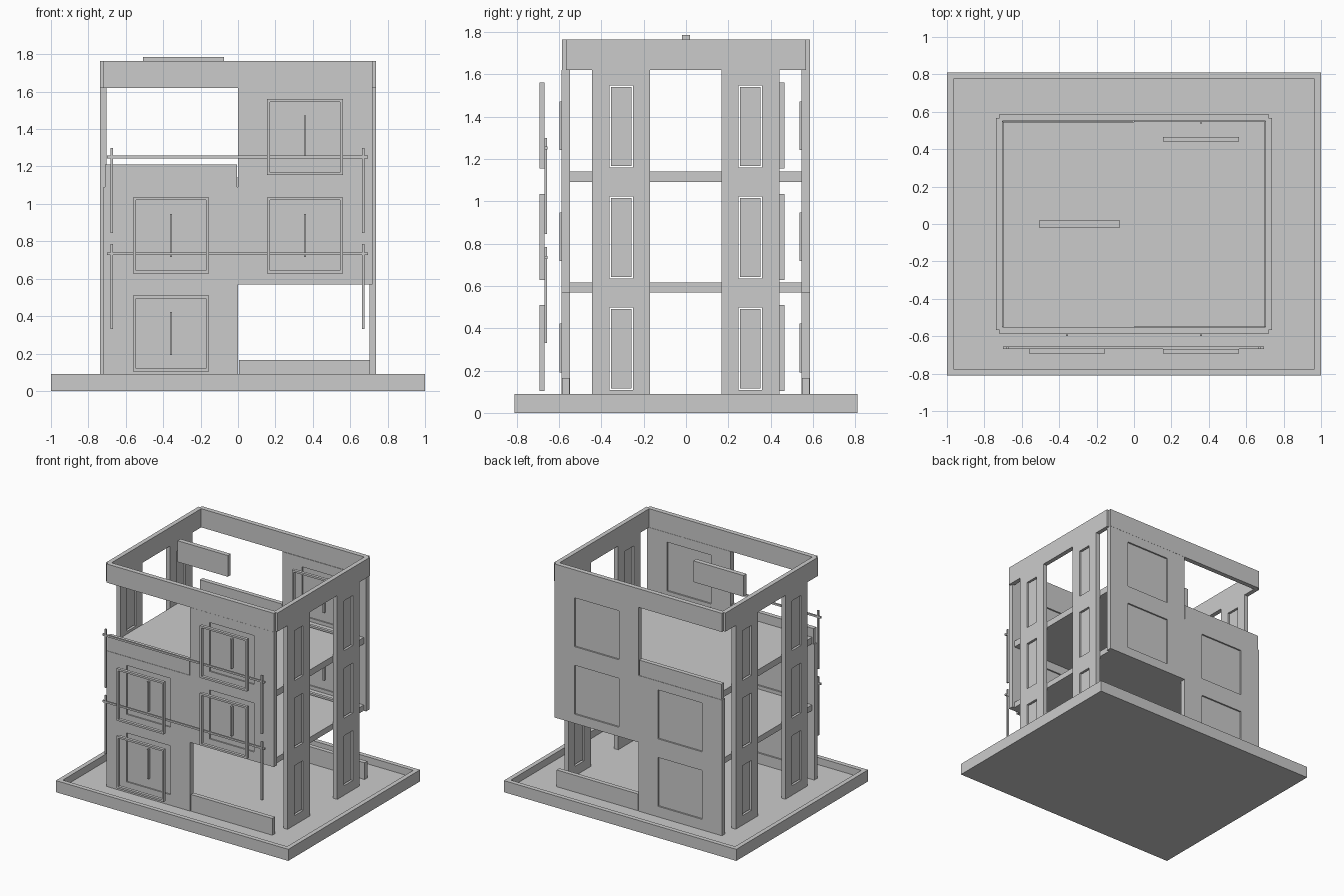
import bpy, bmesh
from mathutils import Vector

cube = bpy.data.objects.get("Cube")
if cube:
    bpy.data.objects.remove(cube, do_unlink=True)

grey = bpy.data.materials.new("plain_grey")
grey.use_nodes = True
grey.diffuse_color = (0.6, 0.6, 0.6, 1)
grey.node_tree.nodes["Principled BSDF"].inputs["Base Color"].default_value = (0.6, 0.6, 0.6, 1)


def finish(name, bm):
    bmesh.ops.recalc_face_normals(bm, faces=bm.faces)
    mesh = bpy.data.meshes.new(name)
    bm.to_mesh(mesh)
    bm.free()
    mesh.materials.append(grey)
    obj = bpy.data.objects.new(name, mesh)
    bpy.context.collection.objects.link(obj)
    return obj


def box(name, x0, x1, y0, y1, z0, z1):
    bm = bmesh.new()
    bmesh.ops.create_cube(bm, size=1)
    lo, hi = Vector((x0, y0, z0)), Vector((x1, y1, z1))
    for v in bm.verts:
        v.co = Vector([lo[i] if v.co[i] < 0 else hi[i] for i in range(3)])
    return finish(name, bm)


def sheet(name, solids, holes, place, depth):
    """Plate made of rectangles (u0, u1, v0, v1) with rectangular holes."""
    rects = solids + holes
    us = sorted({round(u, 4) for r in rects for u in r[:2]})
    vs = sorted({round(v, 4) for r in rects for v in r[2:]})

    def inside(u, v, group):
        return any(r[0] < u < r[1] and r[2] < v < r[3] for r in group)

    bm = bmesh.new()
    grid = {}
    for a, b in zip(us, us[1:]):
        for c, d in zip(vs, vs[1:]):
            u, v = (a + b) / 2, (c + d) / 2
            if inside(u, v, solids) and not inside(u, v, holes):
                corners = [(a, c), (b, c), (b, d), (a, d)]
                for p in corners:
                    if p not in grid:
                        grid[p] = bm.verts.new(place(*p))
                bm.faces.new([grid[p] for p in corners])
    out = bmesh.ops.extrude_face_region(bm, geom=bm.faces[:], use_keep_orig=True)
    moved = [g for g in out["geom"] if isinstance(g, bmesh.types.BMVert)]
    bmesh.ops.translate(bm, verts=moved, vec=depth)
    return finish(name, bm)


def around(u, v, hu, hv):
    return (u - hu, u + hu, v - hv, v + hv)


FLOOR = 0.035
STEP = 0.525
LEVELS = [0.307 + STEP * i for i in range(3)]
WIN_X = 0.358

# Base tray with a raised rim
box("base_floor", -0.97, 0.97, -0.78, 0.78, 0, FLOOR)
sheet("base_rim", [(-1, 1, -0.81, 0.81)], [(-0.965, 0.965, -0.775, 0.775)],
      lambda u, v: (u, v, 0), (0, 0, 0.09))

# Upper floor slabs
box("first_floor_slab", -0.70, 0.70, -0.55, 0.546, 0.57, 0.615)
box("second_floor_slab", -0.70, 0.70, -0.55, 0.546, 1.09, 1.14)

# Long walls, front and back, with the same windows facing the same way
windows = [(-WIN_X, LEVELS[0]), (-WIN_X, LEVELS[1]), (WIN_X, LEVELS[1]), (WIN_X, LEVELS[2])]
for side, y in (("front", -0.588), ("back", 0.546)):
    sheet(side + "_wall",
          [(-0.72, 0, FLOOR, 1.09), (0, 0.72, 0.57, 1.62)],
          [around(x, z, 0.19, 0.19) for x, z in windows],
          lambda u, v: (u, y, v), (0, 0.04, 0))
    for i, (x, z) in enumerate(windows):
        tag = f"{side}_window_{i + 1}"
        box(tag + "_pane", x - 0.19, x + 0.19, y + 0.01, y + 0.028, z - 0.19, z + 0.19)
        box(tag + "_bar", x - 0.006, x + 0.006, y - 0.01, y + 0.011, z - 0.115, z + 0.115)
        sheet(tag + "_frame", [around(x, z, 0.203, 0.203)], [around(x, z, 0.188, 0.188)],
              lambda u, v: (u, y - 0.104, v), (0, 0.023, 0))
    box(side + "_ground_parapet", 0.005, 0.705, y + 0.003, y + 0.037, FLOOR, 0.165)
    box(side + "_terrace_parapet", -0.712, -0.006, y + 0.003, y + 0.037, 1.09, 1.21)

# Side piers with narrow loose-fitting panes
for side, x in (("right", -0.737), ("left", 0.702)):
    for end, y in (("front", -0.306), ("back", 0.304)):
        tag = f"{side}_{end}_pier"
        sheet(tag, [(y - 0.137, y + 0.137, FLOOR, 1.62)],
              [around(y, z - 0.004, 0.055, 0.194) for z in LEVELS],
              lambda u, v: (x, u, v), (0.035, 0, 0))
        for i, z in enumerate(LEVELS):
            box(f"{tag}_pane_{i + 1}", x + 0.01, x + 0.025, y - 0.049, y + 0.049,
                z - 0.191, z + 0.183)

# Roof band of four boards with stepped corners
for side, s in (("right", -1), ("left", 1)):
    box(side + "_roof_band", *sorted((s * 0.702, s * 0.737)), -0.567, 0.567, 1.62, 1.765)
for side, s in (("front", -1), ("back", 1)):
    box(side + "_roof_band", -0.72, 0.72, *sorted((s * 0.55, s * 0.587)), 1.62, 1.765)

# Sign board over the terrace
box("roof_board", -0.507, -0.075, -0.018, 0.018, 1.62, 1.785)

# Front railings
for i, z in enumerate((0.734, 1.251)):
    box(f"rail_{i + 1}", -0.70, 0.695, -0.668, -0.655, z - 0.007, z + 0.007)
    for side, x in (("right", -0.674), ("left", 0.67)):
        top = 0.785 + i * 0.515
        box(f"{side}_rail_post_{i + 1}", x - 0.007, x + 0.007, -0.669, -0.656, top - 0.455, top)
